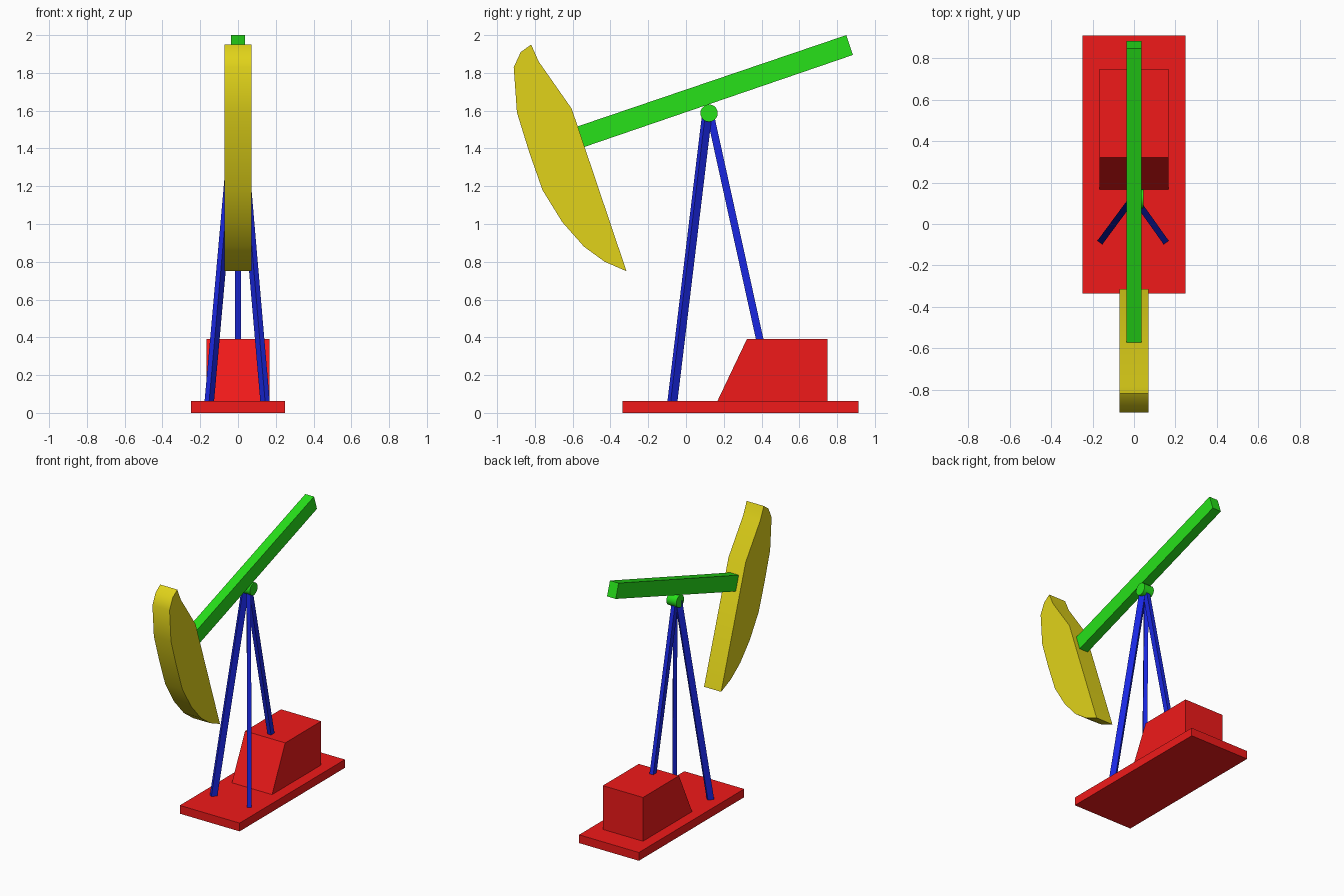
import bpy, bmesh, math
from mathutils import Vector

if "Cube" in bpy.data.objects:
    bpy.data.objects.remove(bpy.data.objects["Cube"])


def material(name, rgb):
    m = bpy.data.materials.new(name)
    m.diffuse_color = (*rgb, 1)
    m.use_nodes = True
    m.node_tree.nodes["Principled BSDF"].inputs["Base Color"].default_value = m.diffuse_color
    return m


RED = material("red", (0.87, 0.01, 0.01))
GREEN = material("green", (0.02, 0.75, 0.01))
BLUE = material("blue", (0.01, 0.02, 0.75))
YELLOW = material("yellow", (0.75, 0.65, 0.01))


def loft(name, ring_a, ring_b, mat):
    """Solid between two matching closed outlines."""
    bm = bmesh.new()
    a = [bm.verts.new(p) for p in ring_a]
    b = [bm.verts.new(p) for p in ring_b]
    n = len(a)
    bm.faces.new(a)
    bm.faces.new(b[::-1])
    for i in range(n):
        j = (i + 1) % n
        bm.faces.new((a[i], b[i], b[j], a[j]))
    bmesh.ops.recalc_face_normals(bm, faces=bm.faces)
    mesh = bpy.data.meshes.new(name)
    bm.to_mesh(mesh)
    bm.free()
    mesh.materials.append(mat)
    obj = bpy.data.objects.new(name, mesh)
    bpy.context.collection.objects.link(obj)
    return obj


def side_profile(name, yz, x0, x1, mat):
    """Side outline extruded across x."""
    return loft(name, [(x0, y, z) for y, z in yz], [(x1, y, z) for y, z in yz], mat)


def leg(name, bottom, top, radial=0.044, tangential=0.03):
    """Leaning strut whose section faces the way it leans."""
    bottom, top = Vector(bottom), Vector(top)
    d = bottom - top
    d.z = 0
    d.normalize()
    t = Vector((-d.y, d.x, 0))
    corners = [d * (sr * radial / 2) + t * (st * tangential / 2)
               for sr, st in ((-1, -1), (1, -1), (1, 1), (-1, 1))]
    loft(name, [bottom + c for c in corners], [top + c for c in corners], BLUE)


def smooth(obj, angle):
    bpy.ops.object.select_all(action='DESELECT')
    obj.select_set(True)
    bpy.context.view_layer.objects.active = obj
    bpy.ops.object.shade_smooth_by_angle(angle=math.radians(angle))


# Base slab and motor housing
side_profile("base", [(-0.335, 0), (0.912, 0), (0.912, 0.062), (-0.335, 0.062)], -0.248, 0.248, RED)
side_profile("motor_housing", [(0.165, 0.06), (0.748, 0.06), (0.748, 0.39), (0.322, 0.39)], -0.167, 0.166, RED)

# Tripod legs
leg("front_leg_left", (-0.152, -0.072, 0.06), (-0.016, 0.112, 1.585))
leg("front_leg_right", (0.143, -0.072, 0.06), (0.012, 0.112, 1.585))
leg("rear_leg", (0, 0.41, 0.30), (0, 0.127, 1.585), 0.04)

# Pivot
pivot = side_profile("pivot", [(0.122 + 0.046 * math.cos(i * math.tau / 20),
                                1.587 + 0.046 * math.sin(i * math.tau / 20)) for i in range(20)],
                     -0.037, 0.045, GREEN)
smooth(pivot, 30)

# Walking beam
side_profile("beam", [(-0.573, 1.517), (-0.538, 1.408), (0.884, 1.895), (0.849, 2.0)], -0.036, 0.036, GREEN)

# Curved counterweight head
head = side_profile("beam_head", [
    (-0.82, 1.95), (-0.78, 1.86), (-0.605, 1.61), (-0.315, 0.75), (-0.43, 0.80), (-0.54, 0.88),
    (-0.655, 1.01), (-0.76, 1.18), (-0.83, 1.38), (-0.895, 1.59), (-0.912, 1.83), (-0.875, 1.91)],
    -0.071, 0.071, YELLOW)
smooth(head, 32)
